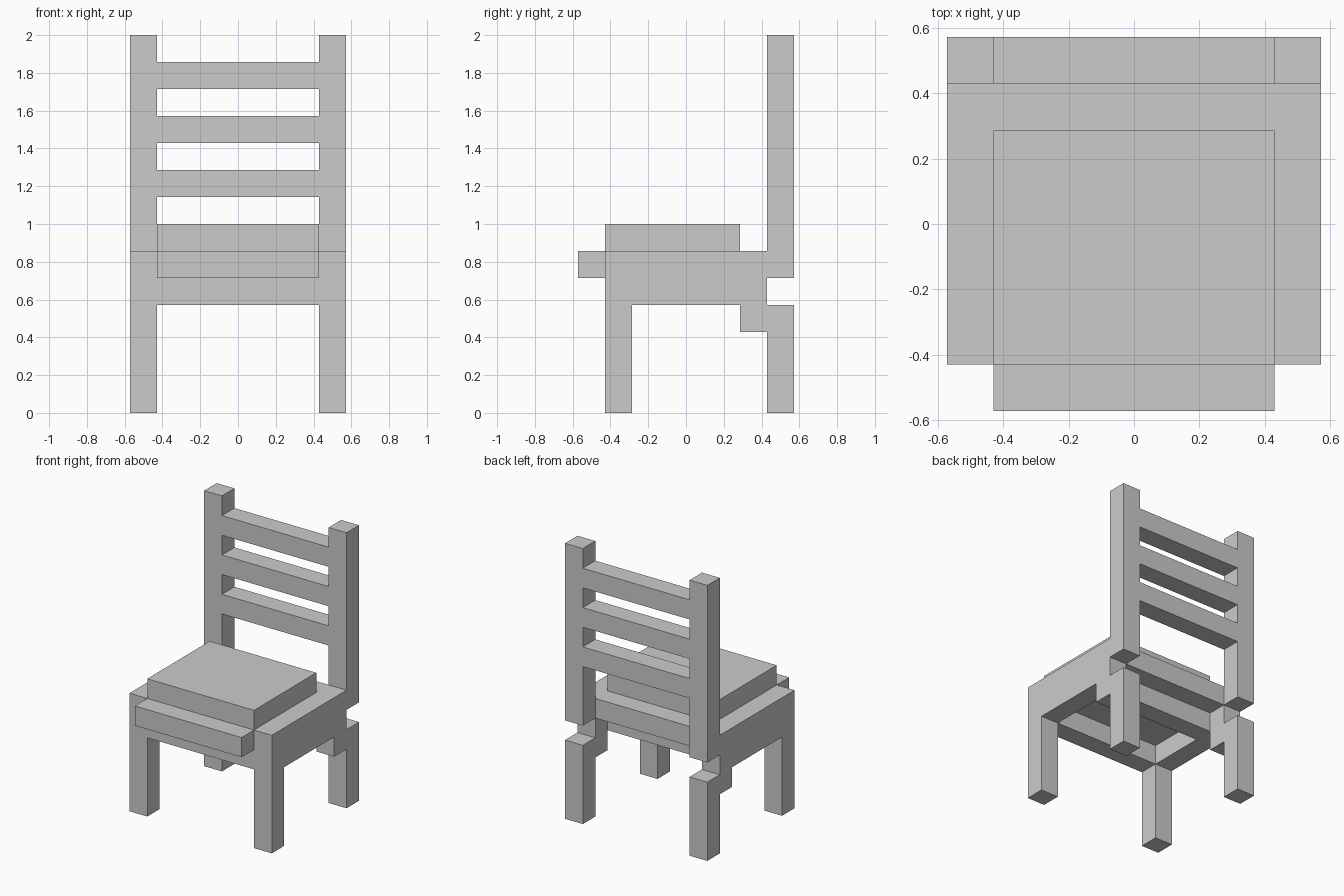
import bpy
import bmesh
from mathutils import Vector

if "Cube" in bpy.data.objects:
    bpy.data.objects.remove(bpy.data.objects["Cube"])

U = 1 / 7  # everything sits on a 1/7 unit lattice


def new_object(name, bm):
    mesh = bpy.data.meshes.new(name)
    bmesh.ops.recalc_face_normals(bm, faces=bm.faces[:])
    bm.to_mesh(mesh)
    bm.free()
    obj = bpy.data.objects.new(name, mesh)
    bpy.context.collection.objects.link(obj)
    return obj


def box(name, x, y, z):
    """Box from (min, max) lattice ranges."""
    bm = bmesh.new()
    bmesh.ops.create_cube(bm, size=1)
    for v in bm.verts:
        v.co = Vector([U * ((a + b) / 2 + c * (b - a))
                       for (a, b), c in zip((x, y, z), v.co)])
    return new_object(name, bm)


def side_frame(name, x0, x1, profile):
    """Extrude a y-z outline between two x positions."""
    bm = bmesh.new()
    face = bm.faces.new([bm.verts.new((x0 * U, y * U, z * U)) for y, z in profile])
    ext = bmesh.ops.extrude_face_region(bm, geom=[face], use_keep_orig=True)
    verts = [g for g in ext["geom"] if isinstance(g, bmesh.types.BMVert)]
    bmesh.ops.translate(bm, verts=verts, vec=((x1 - x0) * U, 0, 0))
    return new_object(name, bm)


# Side frames: front leg, side rail, stepped back leg and back post in one outline
outline = [(-3, 0), (-2, 0), (-2, 4), (2, 4), (2, 3), (3, 3), (3, 0), (4, 0),
           (4, 4), (3, 4), (3, 5), (4, 5), (4, 14), (3, 14), (3, 6), (-3, 6)]
side_frame("left_side_frame", -4, -3, outline)
side_frame("right_side_frame", 3, 4, outline)

# Seat board, overhanging at the front, and the cushion on it
box("seat_board", (-3, 3), (-4, 3), (5, 6))
box("seat_cushion", (-3, 3), (-3, 2), (6, 7))

# Rails under the seat
box("front_rail", (-3, 3), (-3, -2), (4, 5))
box("back_rail", (-3, 3), (1, 2), (4, 5))

# Backrest slats
for i, z in enumerate((8, 10, 12)):
    box(f"back_slat_{i + 1}", (-3, 3), (3, 4), (z, z + 1))
